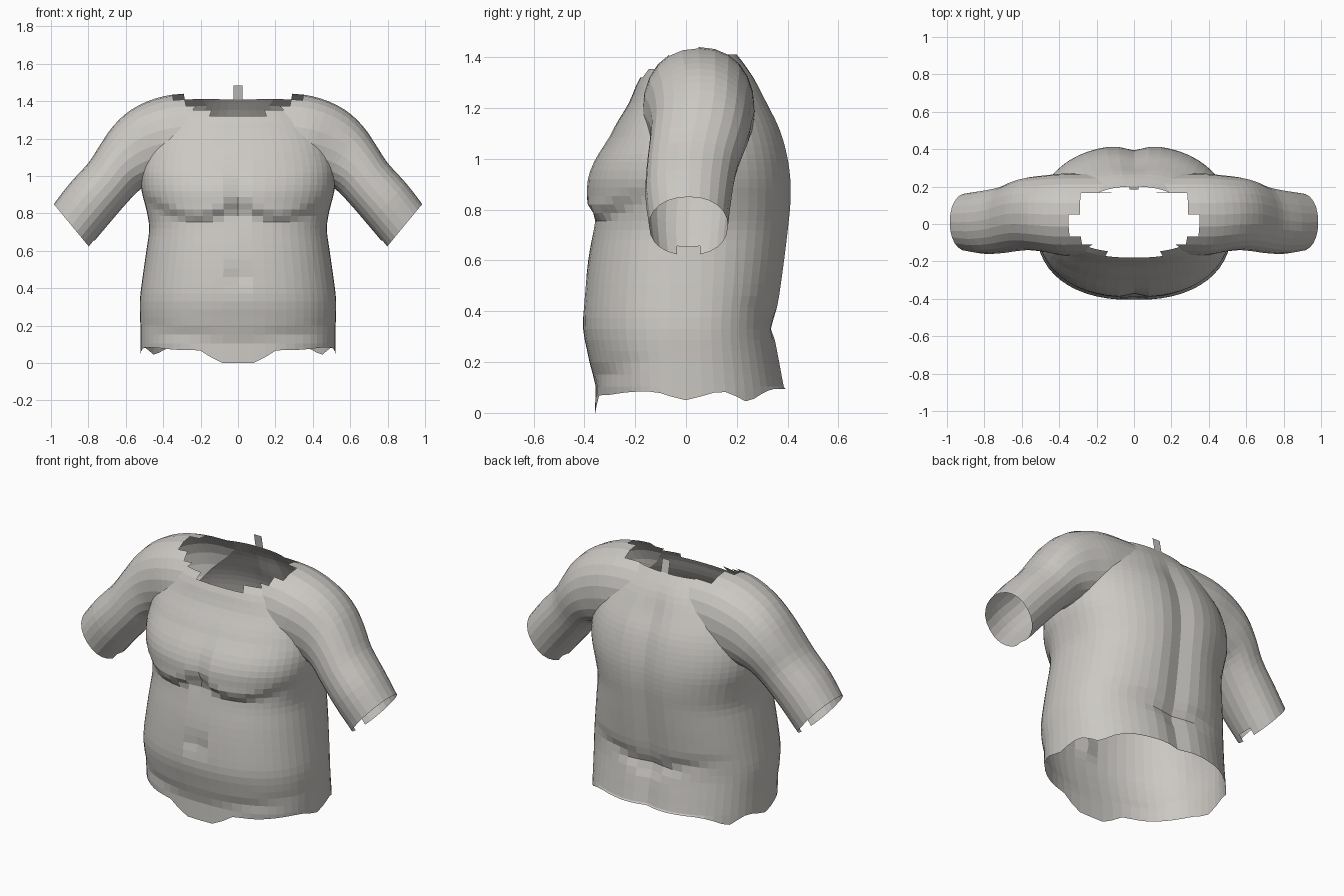
import bpy, bmesh, math
from math import cos, sin, pi, exp
from mathutils import Vector

cube = bpy.data.objects.get("Cube")
if cube:
    bpy.data.objects.remove(cube)

skin = bpy.data.materials.new("warm_grey")
skin.use_nodes = True
colour = (0.60, 0.58, 0.55, 1)
skin.diffuse_color = colour
skin.node_tree.nodes["Principled BSDF"].inputs["Base Color"].default_value = colour


def spline(keys, steps):
    """Smooth rows running through the key rows."""
    rows = []
    for i in range(len(keys) - 1):
        a, b, c, d = (keys[max(0, min(len(keys) - 1, i + k))] for k in (-1, 0, 1, 2))
        for s in range(steps):
            t = s / steps
            rows.append([q + t / 2 * (r - p + t * (2 * p - 5 * q + 4 * r - u + t * (3 * (q - r) + u - p)))
                         for p, q, r, u in zip(a, b, c, d)])
    return rows + [list(keys[-1])]


def loft(name, rings):
    """Closed solid skinned over a list of rings."""
    bm = bmesh.new()
    vs = [[bm.verts.new(p) for p in ring] for ring in rings]
    n = len(vs[0])
    for lo, hi in zip(vs, vs[1:]):
        for i in range(n):
            j = (i + 1) % n
            bm.faces.new((lo[i], lo[j], hi[j], hi[i]))
    bm.faces.new(vs[0])
    bm.faces.new(vs[-1])
    bmesh.ops.recalc_face_normals(bm, faces=bm.faces)
    me = bpy.data.meshes.new(name)
    bm.to_mesh(me)
    bm.free()
    me.materials.append(skin)
    ob = bpy.data.objects.new(name, me)
    bpy.context.collection.objects.link(ob)
    return ob


def power(v, p):
    return math.copysign(abs(v) ** p, v)


def bell(v, width):
    return exp(-(v / width) ** 2)


def ramp(v, a, b):
    t = max(0, min(1, (v - a) / (b - a)))
    return t * t * (3 - 2 * t)


# Body: height, half width, front depth, back depth
body_keys = [
    (0.07, 0.52, 0.36, 0.40), (0.20, 0.522, 0.38, 0.375), (0.33, 0.525, 0.405, 0.355),
    (0.46, 0.51, 0.40, 0.375), (0.60, 0.49, 0.385, 0.395), (0.72, 0.475, 0.365, 0.41),
    (0.82, 0.49, 0.35, 0.42), (0.92, 0.515, 0.345, 0.42), (1.02, 0.52, 0.33, 0.405),
    (1.12, 0.50, 0.285, 0.375), (1.22, 0.46, 0.225, 0.325), (1.32, 0.39, 0.18, 0.27),
    (1.41, 0.30, 0.10, 0.20)]


def body_point(row, a):
    z, w, front, back = row
    x = w * power(cos(a), 0.85)
    s = power(sin(a), 0.85)
    if s < 0:
        # Chest folds, middle cleft, navel and lower belly crease
        fold = 0.76 + 1.45 * (abs(x) - 0.22) ** 2
        chest = 0.045 * ramp(z, fold - 0.01, fold + 0.05) * (1 - ramp(z, 0.9, 1.1))
        cleft = 0.02 * bell(x, 0.04) * bell(z - 0.9, 0.12)
        navel = 0.02 * bell(x, 0.03) * bell(z - 0.46, 0.05)
        crease = 0.012 * bell(z - 0.12 - 0.3 * x * x, 0.035)
        y = s * (front + chest - cleft - navel - crease)
    else:
        # Spine groove and the fold over the hips
        groove = 0.028 * bell(x, 0.07) * (1 - ramp(z, 1.15, 1.4))
        hip = 0.02 * bell(z - 0.31 - 0.25 * abs(x), 0.035) * bell(x, 0.35)
        y = s * (back - groove - hip)
    return (x, y, z)


sides = 56
torso = loft("torso", [[body_point(r, 2 * pi * i / sides) for i in range(sides)]
                       for r in spline(body_keys, 3)])

# Shoulders and arms: top x, z, bottom x, z, front y, back y
arm_keys = [
    (0.985, 0.85, 0.795, 0.62, -0.145, 0.165), (0.90, 0.96, 0.69, 0.745, -0.16, 0.18),
    (0.80, 1.07, 0.595, 0.855, -0.155, 0.20), (0.735, 1.17, 0.52, 0.93, -0.145, 0.23),
    (0.665, 1.27, 0.45, 0.95, -0.14, 0.25), (0.57, 1.355, 0.38, 0.95, -0.15, 0.26),
    (0.44, 1.415, 0.30, 0.95, -0.17, 0.27), (0.29, 1.44, 0.20, 0.95, -0.17, 0.27)]
middle = (0, 1.44, 0, 0.95, -0.17, 0.27)
mirrored = [(-k[0], k[1], -k[2]) + k[3:] for k in reversed(arm_keys)]


def arm_ring(row, n=24):
    tx, tz, bx, bz, yf, yb = row
    ring = []
    for i in range(n):
        a = 2 * pi * i / n
        h = (1 + power(sin(a), 0.92)) / 2
        y = (yf + yb) / 2 + (yb - yf) / 2 * power(cos(a), 0.92)
        ring.append((bx + (tx - bx) * h, y, bz + (tz - bz) * h))
    return ring


arms = loft("shoulders_and_arms", [arm_ring(r) for r in spline(arm_keys + [middle] + mirrored, 3)])

# Weld the two solids into one skin
join = torso.modifiers.new("join", "BOOLEAN")
join.operation = "UNION"
join.solver = "EXACT"
join.object = arms
bpy.context.view_layer.objects.active = torso
bpy.ops.object.modifier_apply(modifier="join")
bpy.data.objects.remove(arms)

# Open the neck, the hem and the sleeve ends
bm = bmesh.new()
bm.from_mesh(torso.data)
bm.normal_update()
axis = Vector((0.77, 0, -0.64))


def is_opening(f):
    c, n = f.calc_center_median(), f.normal
    neck = c.z > 1.2 and (c.x / 0.335) ** 2 + ((c.y - 0.01) / 0.19) ** 2 < 1
    hem = c.z < 0.1 and n.z < -0.9
    sleeve = abs(c.x) > 0.78 and Vector((abs(n.x), n.y, n.z)).dot(axis) > 0.96
    return neck or hem or sleeve


bmesh.ops.delete(bm, geom=[f for f in bm.faces if is_opening(f)], context="FACES")

# Uneven hem, lowest at the front and notched at the sides
for v in bm.verts:
    if v.co.z < 0.075:
        x, y = abs(v.co.x), v.co.y
        if y < -0.15:
            v.co.z = 0.07 * ramp(x, 0.08, 0.22) + 0.015 * ramp(x, 0.3, 0.5)
        else:
            v.co.z = 0.085 - 0.035 * bell(y, 0.08) - 0.04 * bell(y - 0.24, 0.05) + 0.01 * ramp(y, 0.3, 0.35)

# Small tab at the nape
tab = [bm.verts.new(p) for p in ((-0.025, 0.2, 1.41), (0.025, 0.2, 1.41), (0.025, 0.185, 1.485), (-0.025, 0.185, 1.485))]
bm.faces.new(tab)
for f in bm.faces:
    f.smooth = False
    f.material_index = 0
bm.to_mesh(torso.data)
bm.free()
